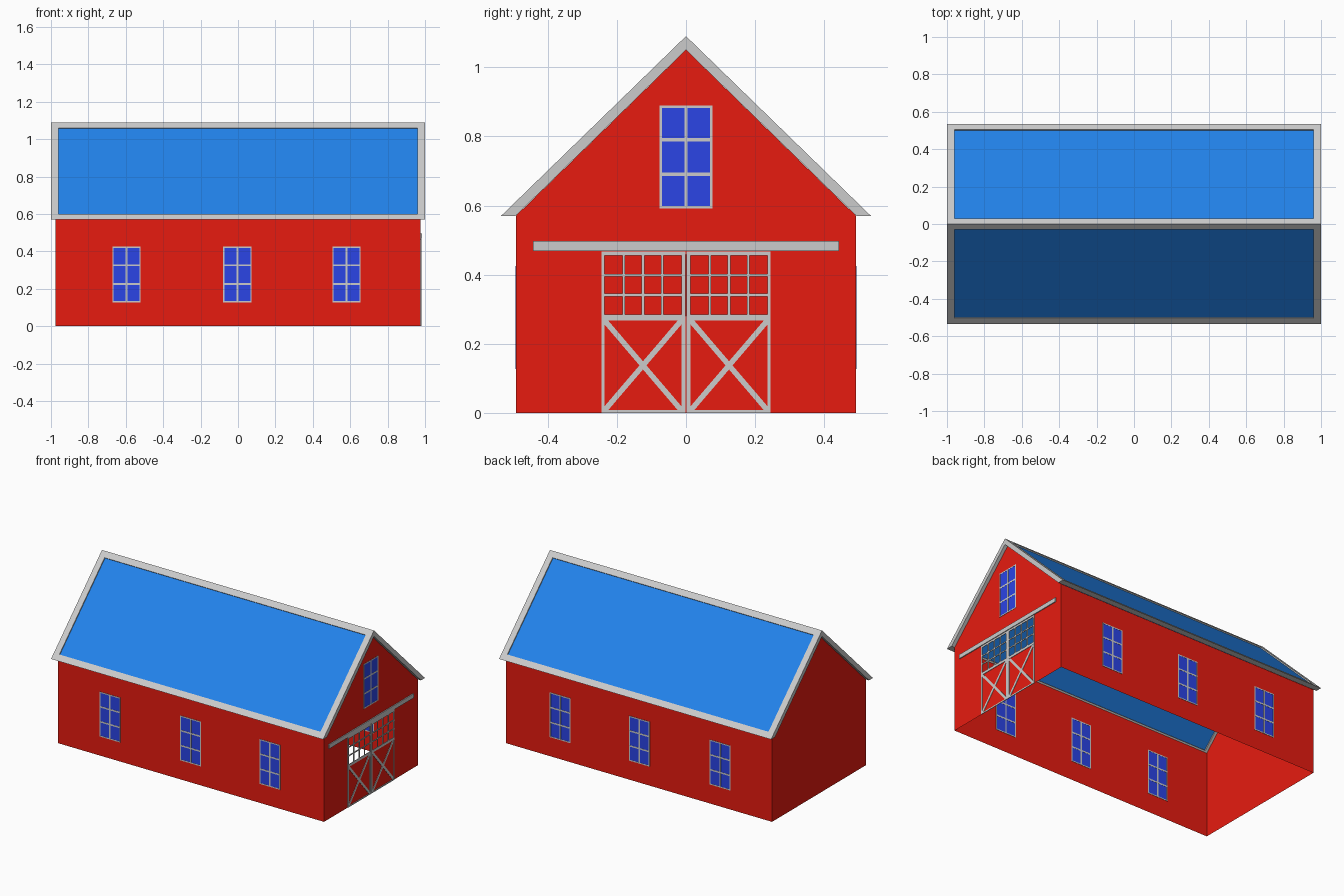
import bpy, bmesh

if "Cube" in bpy.data.objects:
    bpy.data.objects.remove(bpy.data.objects["Cube"])

X, Y, EAVE, PEAK = 0.977, 0.492, 0.57, 1.05   # wall half length, half width, heights
DOOR_W, DOOR_TOP = 0.245, 0.467


def material(name, rgb):
    m = bpy.data.materials.new(name)
    m.diffuse_color = (*rgb, 1)
    m.use_nodes = True
    m.node_tree.nodes["Principled BSDF"].inputs["Base Color"].default_value = m.diffuse_color
    return m


RED = material("red_paint", (0.8, 0.011, 0.005))
ROOF = material("blue_roofing", (0.016, 0.227, 0.83))
GLASS = material("blue_glass", (0.024, 0.058, 0.79))


def finish(name, bm, mat=None, mirror_y=False, solid=True):
    if solid:
        bmesh.ops.recalc_face_normals(bm, faces=bm.faces)
    me = bpy.data.meshes.new(name)
    bm.to_mesh(me)
    bm.free()
    ob = bpy.data.objects.new(name, me)
    bpy.context.collection.objects.link(ob)
    if mat:
        me.materials.append(mat)
    if mirror_y:
        mod = ob.modifiers.new("mirror", 'MIRROR')
        mod.use_axis = (False, True, False)
    return ob


def prism(bm, pts, d0, d1, place):
    """Extrude a (u, v) outline from depth d0 to d1, placed in space by place(u, v, d)."""
    a = [bm.verts.new(place(u, v, d0)) for u, v in pts]
    b = [bm.verts.new(place(u, v, d1)) for u, v in pts]
    bm.faces.new(a)
    bm.faces.new(b)
    for i in range(len(pts)):
        j = (i + 1) % len(pts)
        bm.faces.new((a[i], a[j], b[j], b[i]))


def rect(u0, u1, v0, v1):
    return [(u0, v0), (u1, v0), (u1, v1), (u0, v1)]


def sheet(name, loops, normal):
    """Flat wall from an outer loop and optional hole loops."""
    bm = bmesh.new()
    edges = []
    for loop in loops:
        vs = [bm.verts.new(p) for p in loop]
        edges += [bm.edges.new((vs[i - 1], vs[i])) for i in range(len(vs))]
    bmesh.ops.triangle_fill(bm, edges=edges, use_beauty=True, normal=normal)
    bm.normal_update()
    for f in bm.faces:
        if f.normal.dot(normal) < 0:
            f.normal_flip()
    return finish(name, bm, RED, solid=False)


# Walls: thin sheets, open underneath, opening behind the door lights
for s, name in ((-1, "front_wall"), (1, "back_wall")):
    sheet(name, [[(-X, s * Y, 0), (X, s * Y, 0), (X, s * Y, EAVE), (-X, s * Y, EAVE)]], (0, s, 0))
gable = [(-Y, 0), (Y, 0), (Y, EAVE), (0, PEAK), (-Y, EAVE)]
opening = rect(-0.236, 0.236, 0.28, 0.458)
sheet("left_gable_wall", [[(-X, y, z) for y, z in gable]], (-1, 0, 0))
sheet("right_gable_wall", [[(X, y, z) for y, z in gable], [(X, y, z) for y, z in opening]], (1, 0, 0))

# Roof: one framed slope, mirrored over the ridge
SLOPE = 0.52 / 0.535


def on_roof(x, y, sink=0.0):
    """Point on the outer slope at distance y from the ridge, sunk along the normal."""
    n = (1 + SLOPE ** 2) ** 0.5
    return (x, -(y - sink * SLOPE / n), 1.09 - SLOPE * y - sink / n)


THICK = 0.04 / (1 + SLOPE ** 2) ** 0.5
corners = [(-0.96, 0.03), (0.96, 0.03), (0.96, 0.505), (-0.96, 0.505)]
bm = bmesh.new()
rings = [
    [(-1, 0, 1.09), (1, 0, 1.09), (1, -0.535, EAVE), (-1, -0.535, EAVE)],
    [on_roof(x, y) for x, y in corners],
    [on_roof(x, y, THICK) for x, y in corners],
    [(-1, 0, PEAK), (1, 0, PEAK), (1, -0.493, EAVE), (-1, -0.493, EAVE)],
]
rings = [[bm.verts.new(p) for p in r] for r in rings]
for k in range(4):
    a, b = rings[k], rings[(k + 1) % 4]
    for i in range(4):
        if k == 3 and i == 0:
            continue                      # the ridge joint stays open for the mirror
        j = (i + 1) % 4
        bm.faces.new((a[i], a[j], b[j], b[i]))
finish("roof_frame", bm, mirror_y=True)

bm = bmesh.new()
prism(bm, corners, 0.007, 0.02, on_roof)
finish("roof_panel", bm, ROOF, mirror_y=True)


# Windows: glass with a 2 x 3 grid of glazing bars
def window(name, place, w=0.152, h=0.298):
    bm = bmesh.new()
    prism(bm, rect(-w / 2, w / 2, -h / 2, h / 2), -0.001, 0.001, place)
    finish(name + "_glass", bm, GLASS)
    bm = bmesh.new()
    t, m, d = 0.007, 0.005, 0.002
    for s in (-1, 1):
        u, v = s * (w - t) / 2, s * (h - t) / 2
        prism(bm, rect(u - t / 2, u + t / 2, -h / 2, h / 2), -d, d, place)
        prism(bm, rect(-w / 2, w / 2, v - t / 2, v + t / 2), -d, d, place)
        prism(bm, rect(-w / 2, w / 2, s * h / 6 - m, s * h / 6 + m), -d, d, place)
    prism(bm, rect(-m, m, -h / 2, h / 2), -d, d, place)
    finish(name + "_frame", bm)


for s, side in ((-1, "front"), (1, "back")):
    for i, cx in enumerate((-0.596, -0.003, 0.58)):
        window(f"{side}_window_{i + 1}",
               lambda u, v, d, s=s, cx=cx: (cx + u, s * (Y + d), 0.276 + v))
window("gable_window", lambda u, v, d: (X + d, u, 0.74 + v))


# Sliding doors on the right gable: cross braces below, open 4 x 3 grid above
def on_gable(u, v, d):
    return (X + d, u, v)


bm = bmesh.new()
F, B = -0.001, 0.003
W, MID0, MID1, TOP = DOOR_W, 0.267, 0.284, DOOR_TOP
for r in (rect(0.001, 0.013, 0, TOP), rect(W - 0.009, W, 0, TOP),
          rect(0.001, W, 0, 0.008), rect(0.001, W, MID0, MID1),
          rect(0.001, W, 0.455, TOP)):
    prism(bm, r, F, B, on_gable)
u0, u1 = 0.013, W - 0.009
for i in (1, 2, 3):
    u = u0 + (u1 - u0) * i / 4
    prism(bm, rect(u - 0.004, u + 0.004, MID1, 0.455), F, B, on_gable)
for i in (1, 2):
    v = MID1 + (0.455 - MID1) * i / 3
    prism(bm, rect(u0, u1, v - 0.004, v + 0.004), F, B, on_gable)
z0, z1, w = 0.008, MID0, 0.011
brace = [(u0, z0), (u0 + w, z0), (u1, z1 - w), (u1, z1), (u1 - w, z1), (u0, z0 + w)]
prism(bm, brace, F, B - 0.0005, on_gable)
prism(bm, [(u0 + u1 - u, v) for u, v in brace], F, B - 0.0005, on_gable)
finish("barn_door_trim", bm, mirror_y=True)

# Door rail
bm = bmesh.new()
prism(bm, rect(-0.443, 0.443, 0.469, 0.497), F, 0.006, on_gable)
finish("door_rail", bm)
